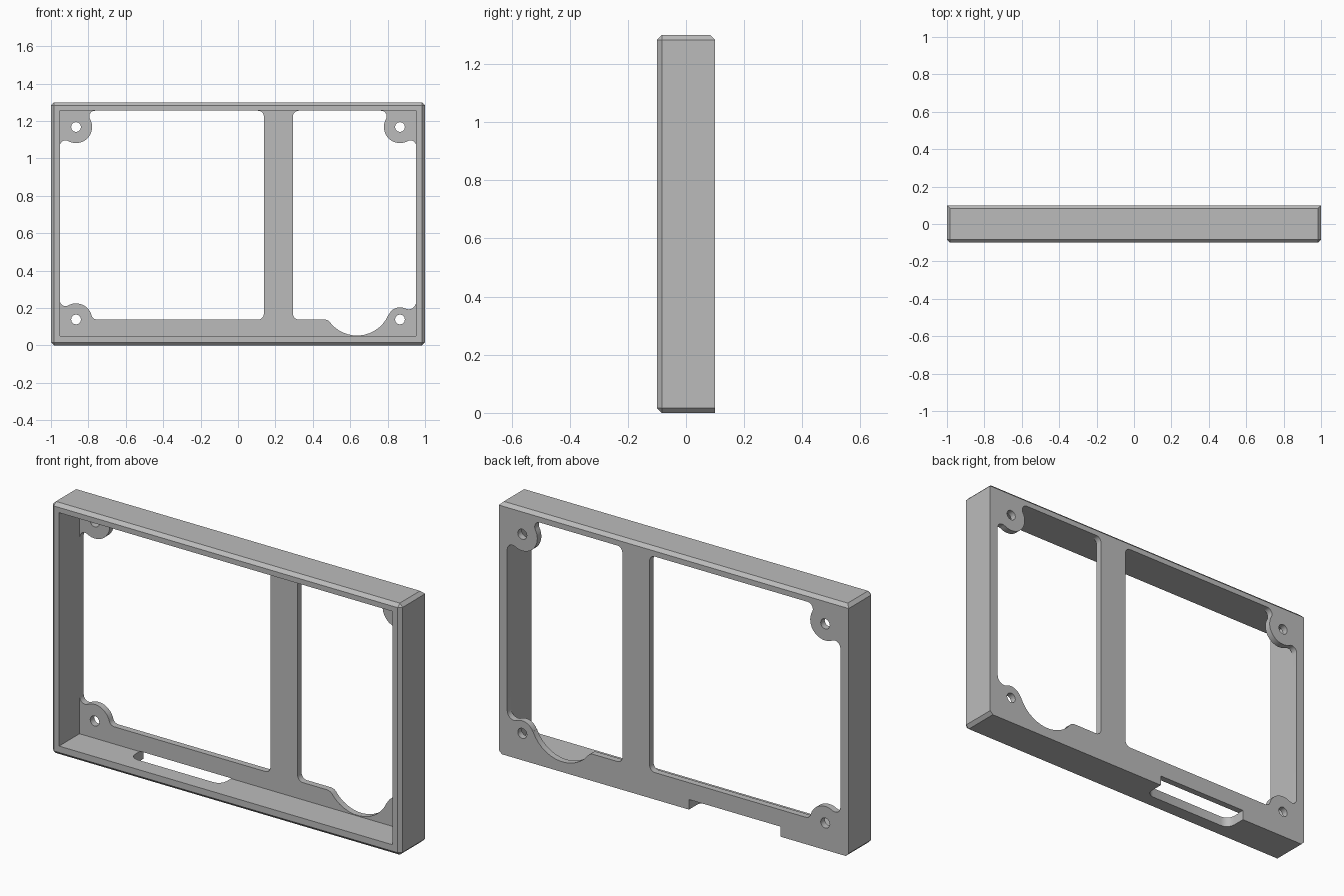
import bpy, bmesh
from math import atan2, cos, sin, pi, radians

cube = bpy.data.objects.get("Cube")
if cube:
    bpy.data.objects.remove(cube, do_unlink=True)

W, H, D = 1.0, 1.3, 0.1          # half width, height, half depth
CHAMFER = 0.017
IN_X, IN_LOW, IN_TOP = 0.953, 0.05, 1.256   # cavity limits
PLATE = 0.067                    # inner face of the back plate
TAB_X, TAB_LOW, TAB_TOP = 0.866, 0.139, 1.168

grey = bpy.data.materials.new("light grey plastic")
grey.use_nodes = True
colour = (0.5, 0.5, 0.5, 1)
grey.diffuse_color = colour
grey.node_tree.nodes["Principled BSDF"].inputs["Base Color"].default_value = colour


def make_object(name, bm):
    bmesh.ops.recalc_face_normals(bm, faces=bm.faces)
    mesh = bpy.data.meshes.new(name)
    bm.to_mesh(mesh)
    bm.free()
    mesh.materials.append(grey)
    ob = bpy.data.objects.new(name, mesh)
    bpy.context.collection.objects.link(ob)
    return ob


def prism(name, points, depth):
    """Extrude a closed 3D outline along the depth vector."""
    bm = bmesh.new()
    face = bm.faces.new([bm.verts.new(p) for p in points])
    new = bmesh.ops.extrude_face_region(bm, geom=[face])["geom"]
    verts = [v for v in new if isinstance(v, bmesh.types.BMVert)]
    bmesh.ops.translate(bm, verts=verts, vec=depth)
    return make_object(name, bm)


def arcs_outline(arcs):
    """Join arcs (x, z, radius, start, end); None is tangent to the neighbour."""
    points = []
    for i, (x, z, r, a, b) in enumerate(arcs):
        before, after = arcs[i - 1], arcs[(i + 1) % len(arcs)]
        a = atan2(before[1] - z, before[0] - x) if a is None else radians(a)
        b = atan2(after[1] - z, after[0] - x) if b is None else radians(b)
        sweep = (b - a + pi) % (2 * pi) - pi
        steps = max(3, round(abs(sweep) / radians(9)))
        for k in range(steps + 1):
            t = a + sweep * k / steps
            p = (x + r * cos(t), z + r * sin(t))
            if not points or abs(p[0] - points[-1][0]) + abs(p[1] - points[-1][1]) > 1e-4:
                points.append(p)
    return points


def cut(target, cutter):
    cutter.hide_render = True
    mod = target.modifiers.new("cut", "BOOLEAN")
    mod.operation, mod.solver, mod.object = "DIFFERENCE", "EXACT", cutter
    bpy.context.view_layer.objects.active = target
    bpy.ops.object.modifier_apply(modifier=mod.name)
    bpy.data.objects.remove(cutter, do_unlink=True)


def rectangle(x, low, top, y):
    return [(-x, y, low), (x, y, low), (x, y, top), (-x, y, top)]


# Outer block, chamfered round the front, at the corners and along the back top
body = prism("enclosure_frame", rectangle(W, 0, H, -D), (0, 2 * D, 0))
bm = bmesh.new()
bm.from_mesh(body.data)
edges = []
for e in bm.edges:
    a, b = (v.co for v in e.verts)
    mid = (a + b) / 2
    if abs(a.y - b.y) > D or mid.y < 0 or mid.z > H - 0.01:
        edges.append(e)
bmesh.ops.bevel(bm, geom=edges, offset=CHAMFER, segments=1, affect="EDGES")
bm.to_mesh(body.data)
bm.free()

# Open front cavity
cut(body, prism("cavity_cutter", rectangle(IN_X, IN_LOW, IN_TOP, -0.2), (0, 0.2 + PLATE, 0)))

# Two back openings, shaped round the screw tabs and a finger recess
R, F = 0.086, 0.03
wall, ceiling = IN_X - 0.001, IN_TOP - 0.001


def reach(offset, radius, fillet):
    return ((radius + fillet) ** 2 - offset ** 2) ** 0.5


side = reach(wall - F - TAB_X, R, F)
over = reach(ceiling - F - TAB_TOP, R, F)
wide = [
    (F - wall, TAB_LOW + side, F, 180, None),
    (-TAB_X, TAB_LOW, R, None, None),
    (-TAB_X + reach(F, R, F), TAB_LOW + F, F, None, 270),
    (0.138 - F, TAB_LOW + F, F, 270, 0),
    (0.138 - F, ceiling - F, F, 0, 90),
    (-TAB_X + over, ceiling - F, F, 90, None),
    (-TAB_X, TAB_TOP, R, None, None),
    (F - wall, TAB_TOP - side, F, None, 180),
]
small, soft = 0.065, 0.04
narrow = [
    (0.294 + F, TAB_LOW + F, F, 180, 270),
    (0.461, TAB_LOW - soft, soft, 90, None),
    (0.636, 0.236, 0.183, None, None),
    (TAB_X, TAB_LOW, small, None, None),
    (wall - soft, TAB_LOW + reach(wall - soft - TAB_X, small, soft), soft, None, 0),
    (wall - F, TAB_TOP - side, F, 0, None),
    (TAB_X, TAB_TOP, R, None, None),
    (TAB_X - over, ceiling - F, F, None, 90),
    (0.294 + F, ceiling - F, F, 90, 180),
]
for arcs in (wide, narrow):
    outline = [(x, 0.04, z) for x, z in arcs_outline(arcs)]
    cut(body, prism("opening_cutter", outline, (0, 0.1, 0)))

# Screw holes
for x in (-TAB_X, TAB_X):
    for z in (TAB_LOW, TAB_TOP):
        ring = [(x + 0.026 * cos(k * pi / 12), 0.04, z + 0.026 * sin(k * pi / 12))
                for k in range(24)]
        cut(body, prism("screw_cutter", ring, (0, 0.1, 0)))

# Cable slot through the floor and the lower edge of the back
left, right, front, r = -0.61, -0.087, -0.013, 0.045
slot = [(right, 0.2), (left, 0.2)]
for cx, start in ((left + r, 180), (right - r, 270)):
    for k in range(5):
        t = radians(start + k * 22.5)
        slot.append((cx + r * cos(t), front + r + r * sin(t)))
cut(body, prism("slot_cutter", [(x, y, -0.1) for x, y in slot], (0, 0, 0.152)))

# Smooth curves, crisp edges
bpy.ops.object.select_all(action="DESELECT")
body.select_set(True)
bpy.context.view_layer.objects.active = body
bpy.ops.object.shade_smooth_by_angle(angle=radians(25))
